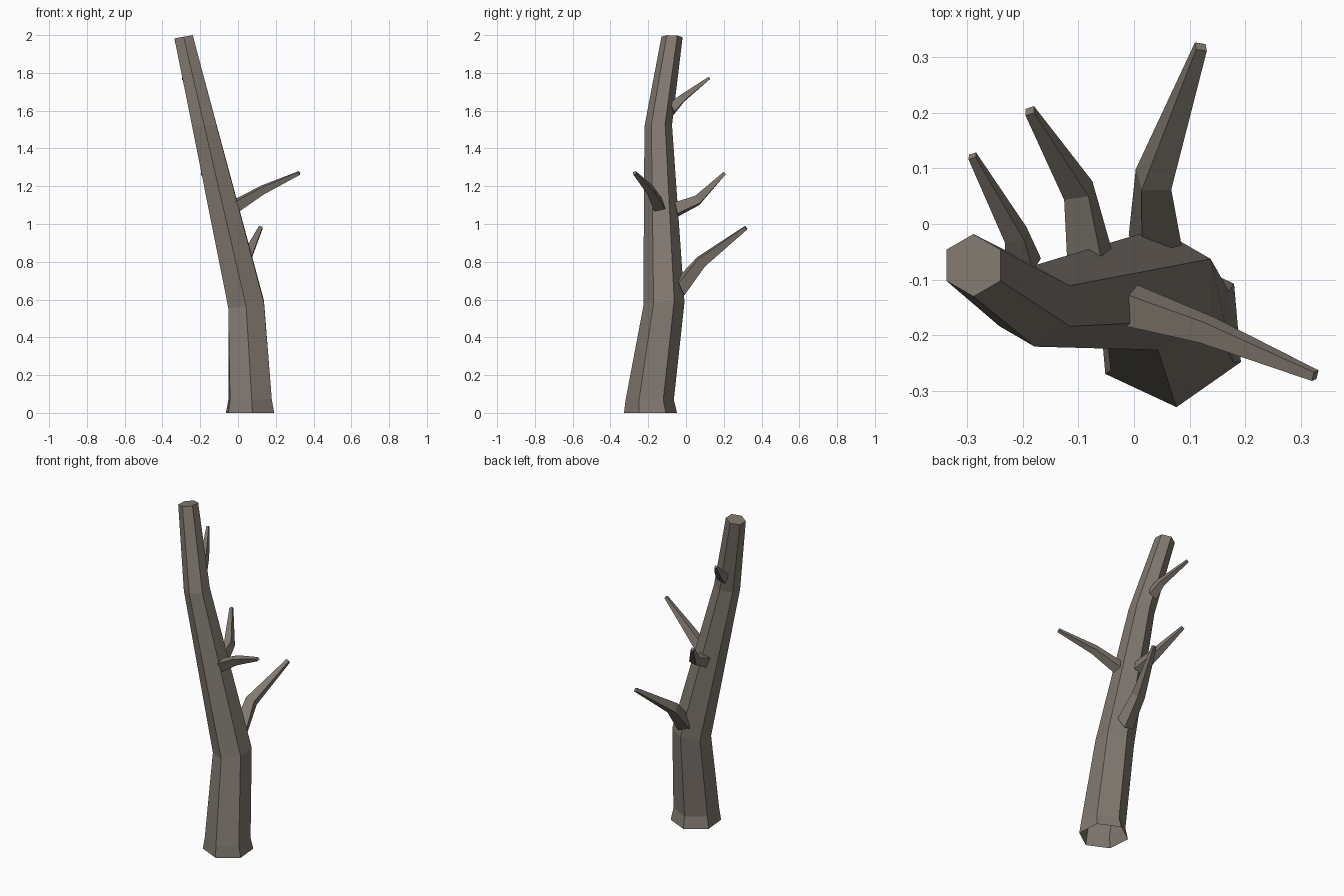
import bpy
import bmesh
from math import cos, sin, radians, sqrt
from mathutils import Vector, Matrix

cube = bpy.data.objects.get("Cube")
if cube:
    bpy.data.objects.remove(cube)

# Single bark colour
bark = bpy.data.materials.new("grey_brown_bark")
bark.use_nodes = True
colour = (0.22, 0.19, 0.162, 1)
bark.diffuse_color = colour
bark.node_tree.nodes["Principled BSDF"].inputs["Base Color"].default_value = colour


def loft(name, rings, cap_start=True):
    """Skin a list of point rings with flat quads and cap the ends."""
    bm = bmesh.new()
    loops = [[bm.verts.new(p) for p in ring] for ring in rings]
    for low, high in zip(loops, loops[1:]):
        n = len(low)
        for i in range(n):
            j = (i + 1) % n
            bm.faces.new((low[i], low[j], high[j], high[i]))
    bm.faces.new(loops[-1])
    if cap_start:
        bm.faces.new(loops[0][::-1])
    bm.normal_update()
    mesh = bpy.data.meshes.new(name)
    bm.to_mesh(mesh)
    bm.free()
    mesh.materials.append(bark)
    obj = bpy.data.objects.new(name, mesh)
    bpy.context.collection.objects.link(obj)
    return obj


def trunk_ring(centre, radius, turn, tilt_x, tilt_y):
    """Hexagon with a corner to the front, leaning by the two tilts."""
    ring = []
    for i in range(6):
        a = radians(60 * i - 90 + turn)
        x, y = radius * cos(a), radius * sin(a)
        ring.append(Vector(centre) + Vector((x, y, x * tilt_x + y * tilt_y)))
    return ring


def branch(name, points, widths, roll):
    """Tapered four-sided limb through three points."""
    pts = [Vector(p) for p in points]
    first = (pts[1] - pts[0]).normalized()
    last = (pts[2] - pts[1]).normalized()
    root = Vector((first.x, first.y, first.z * 0.4)).normalized()
    rings = []
    for p, d, w in zip(pts, (root, (first + last).normalized(), last), widths):
        side = d.cross(Vector((0, 0, 1))).normalized()
        up = side.cross(d)
        spin = Matrix.Rotation(radians(roll), 3, -d)
        h = w / 2
        rings.append([p + spin @ (side * sx * h + up * sz * h)
                      for sx, sz in ((-1, -1), (-1, 1), (1, 1), (1, -1))])
    # Corner order runs clockwise along the limb, so reverse it
    return loft(name, [r[::-1] for r in rings])


# Trunk: flared, open foot and two bends
loft("trunk", [
    trunk_ring((0.064, -0.188, 0), 0.141, 5, 0, 0),
    trunk_ring((0.064, -0.192, 0.07), 0.128, 4, 0, 0),
    trunk_ring((0.043, -0.117, 0.575), 0.109, 0, 0.15, 0.1),
    trunk_ring((-0.178, -0.147, 1.52), 0.073, 0, 0.15, 0.05),
    trunk_ring((-0.288, -0.074, 1.99), 0.056, 0, 0.18, -0.03),
], cap_start=False)

# Bare side branches
branch("front_branch",
       [(-0.01, -0.145, 1.095), (0.13, -0.19, 1.18), (0.325, -0.272, 1.27)],
       (0.06, 0.04, 0.017), -22)
branch("lower_back_branch",
       [(0.038, -0.03, 0.665), (0.035, 0.08, 0.8), (0.12, 0.318, 0.98)],
       (0.075, 0.055, 0.02), -18)
branch("middle_back_branch",
       [(-0.08, -0.055, 1.075), (-0.1, 0.06, 1.125), (-0.187, 0.203, 1.268)],
       (0.064, 0.046, 0.017), 20)
branch("upper_back_branch",
       [(-0.2, -0.075, 1.61), (-0.212, -0.02, 1.665), (-0.29, 0.122, 1.772)],
       (0.055, 0.036, 0.014), 20)
